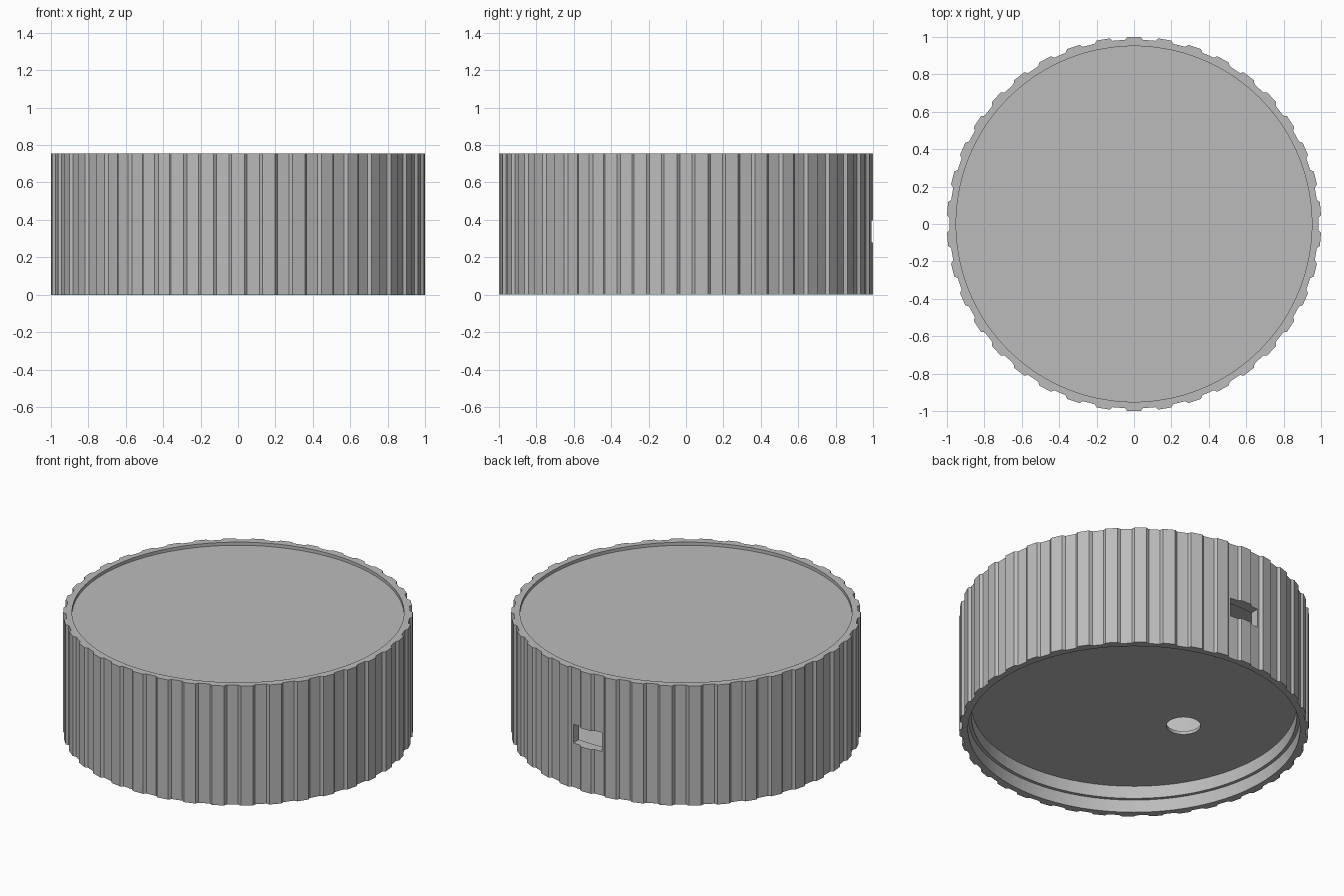
import bpy, bmesh
from math import cos, sin, pi, radians

cube = bpy.data.objects.get("Cube")
if cube:
    bpy.data.objects.remove(cube, do_unlink=True)

RIBS, HEIGHT = 38, 0.755

grey = bpy.data.materials.new("mid_grey")
grey.use_nodes = True
colour = (0.5, 0.5, 0.5, 1)
grey.diffuse_color = colour
grey.node_tree.nodes["Principled BSDF"].inputs["Base Color"].default_value = colour

# Four angles per rib: the foot and crown of each flank
period = 2 * pi / RIBS
angles, ribbed = [], []
for i in range(RIBS):
    for offset, radius in ((-0.3, 0.985), (-0.21, 1), (0.21, 1), (0.3, 0.985)):
        angles.append(pi / 2 + (i + offset) * period)
        ribbed.append(radius)


def loft(name, rings):
    """Closed solid through (radius, z) rings; radius None means the ribbed outline."""
    bm = bmesh.new()
    loops = []
    for radius, z in rings:
        radii = ribbed if radius is None else [radius] * len(angles)
        loops.append([bm.verts.new((r * cos(a), r * sin(a), z)) for r, a in zip(radii, angles)])
    for low, high in zip(loops, loops[1:]):
        for k in range(len(angles)):
            j = (k + 1) % len(angles)
            bm.faces.new((low[k], low[j], high[j], high[k]))
    bm.faces.new(loops[0])
    bm.faces.new(loops[-1])
    bmesh.ops.recalc_face_normals(bm, faces=bm.faces)
    mesh = bpy.data.meshes.new(name)
    bm.to_mesh(mesh)
    bm.free()
    mesh.materials.append(grey)
    obj = bpy.data.objects.new(name, mesh)
    bpy.context.collection.objects.link(obj)
    return obj


def cut(target, cutter):
    mod = target.modifiers.new(cutter.name, 'BOOLEAN')
    mod.operation, mod.solver, mod.object = 'DIFFERENCE', 'EXACT', cutter
    cutter.hide_render = True
    cutter.hide_viewport = True
    cutter.display_type = 'WIRE'


# Drum with a shallow top recess and a stepped recess underneath
drum = loft("ribbed_drum", [
    (0.93, 0.16), (0.93, 0.08), (0.95, 0.08), (0.95, 0),
    (None, 0), (None, HEIGHT), (0.95, HEIGHT), (0.95, HEIGHT - 0.02)])

# Hollow inside
cut(drum, loft("inner_cavity", [(0.93, 0.18), (0.93, HEIGHT - 0.04)]))

# Round hole in the base plate
bpy.ops.mesh.primitive_cylinder_add(vertices=48, radius=0.098, depth=0.2, location=(-0.37, 0, 0.17))
hole = bpy.context.object
hole.name = "base_hole_cutter"
cut(drum, hole)

# Rectangular slot through the back wall
bpy.ops.mesh.primitive_cube_add(size=1, location=(0, 0.95, 0.337))
slot = bpy.context.object
slot.name = "back_slot_cutter"
slot.scale = (0.2, 0.3, 0.118)
cut(drum, slot)

# Smooth only the near-flat round walls
bpy.ops.object.select_all(action='DESELECT')
drum.select_set(True)
bpy.context.view_layer.objects.active = drum
bpy.ops.object.shade_smooth_by_angle(angle=radians(15))
